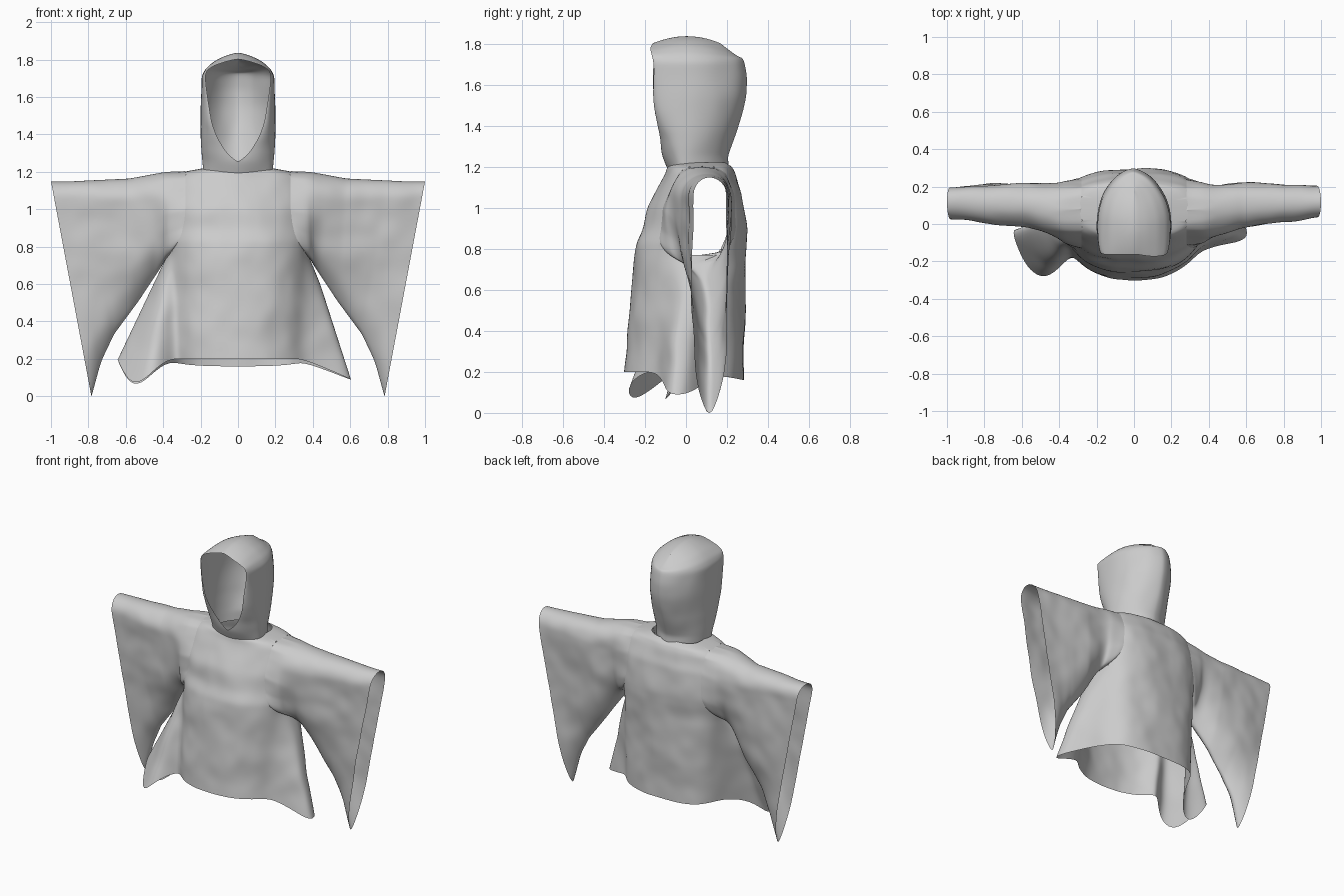
import bpy, bmesh, math
from mathutils import Vector, noise

if "Cube" in bpy.data.objects:
    bpy.data.objects.remove(bpy.data.objects["Cube"])


def table(rows, t):
    """Interpolate rows whose first entry is the key."""
    t = min(max(t, rows[0][0]), rows[-1][0])
    for a, b in zip(rows, rows[1:]):
        if t <= b[0]:
            k = (t - a[0]) / (b[0] - a[0])
            return [p + (q - p) * k for p, q in zip(a[1:], b[1:])]


def power(v, e):
    return math.copysign(abs(v) ** e, v)


def cloth(name, rings, closed, wrinkle, drop=None):
    """Skin a list of rings into a wrinkled open sheet."""
    bm = bmesh.new()
    grid = []
    for ring in rings:
        row = []
        for p in ring:
            p = Vector(p)
            p.y += wrinkle * noise.noise(p * 4.5)
            p.y += wrinkle * 0.4 * noise.noise(p * 10)
            row.append(bm.verts.new(p))
        grid.append(row)
    n = len(grid[0])
    for r0, r1 in zip(grid, grid[1:]):
        for i in range(n if closed else n - 1):
            j = (i + 1) % n
            bm.faces.new((r0[i], r0[j], r1[j], r1[i]))
    if drop:
        gone = [f for f in bm.faces if drop(f.calc_center_median())]
        bmesh.ops.delete(bm, geom=gone, context='FACES')
    bmesh.ops.remove_doubles(bm, verts=bm.verts, dist=0.0005)
    bmesh.ops.recalc_face_normals(bm, faces=bm.faces)
    for f in bm.faces:
        f.smooth = True
    me = bpy.data.meshes.new(name)
    bm.to_mesh(me)
    bm.free()
    ob = bpy.data.objects.new(name, me)
    bpy.context.collection.objects.link(ob)
    mod = ob.modifiers.new("soften", 'SUBSURF')
    mod.levels = mod.render_levels = 1
    return ob


# Torso: z, half width, front y, back y
TORSO = [(0.20, .37, -.30, .28), (0.45, .37, -.28, .285), (0.75, .37, -.255, .29),
         (0.83, .38, -.24, .295), (0.90, .38, -.205, .295), (1.00, .38, -.185, .28),
         (1.07, .37, -.15, .27), (1.12, .36, -.125, .25), (1.17, .34, -.10, .235),
         (1.20, .29, -.09, .22), (1.22, .18, -.08, .19)]
E_FRONT, E_BACK = 0.86, 0.72
ROOT_TOP, ROOT_LOW = 1.205, 0.76


def root_x(h):
    """Armhole seam: how far out it lies at depth h below the shoulder."""
    return 0.28 + 0.09 * max(0, min(1, h)) ** 5


def torso_y(x, z, front):
    a, yf, yb = table(TORSO, z)
    c = (yf + yb) / 2 + 0.02
    e = E_FRONT if front else E_BACK
    co = min(1, abs(x) / a) ** (1 / e)
    si = math.sqrt(1 - co * co) ** e
    return c + (yf - c if front else yb - c) * si


heights = [0.2 + 0.03 * i for i in range(29)] + [1.07, 1.095, 1.12, 1.145, 1.17, 1.185, 1.2, 1.21, 1.22]
rings = []
for z in heights:
    a, yf, yb = table(TORSO, z)
    c = (yf + yb) / 2 + 0.02
    flare = max(0, (0.77 - z) / 0.57)
    low = max(0, 1 - (z - 0.2) / 0.4)
    ring = []
    for i in range(160):
        th = math.tau * i / 160
        co, si = math.cos(th), math.sin(th)
        e = E_BACK if si > 0 else E_FRONT
        x = a * power(co, e)
        y = c + (yb - c if si > 0 else c - yf) * power(si, e)
        # side flaps below the armpits, uneven left and right
        w = abs(co) ** 24
        if co > 0:
            out, shift, sag = 0.235, -0.06 * w, 0.11 * w
        else:
            out, shift, sag = 0.275, -0.17 * 4 * w * (1 - w) - 0.05 * w, 0.13 * math.sin(math.pi * w ** 1.7)
        ring.append((x + math.copysign(out * w * flare, co), y + shift * flare,
                     z - sag * low - 0.04 * max(0, si) * low))
    rings.append(ring)
cloth("torso", rings, True, 0.012,
      lambda p: p.z > ROOT_LOW and abs(p.x) > 0.008 + root_x((ROOT_TOP - p.z) / (ROOT_TOP - ROOT_LOW)))

# Sleeves: key, top x, top z, bottom x, bottom z, centre y, half depth
SLEEVE = [(0.0, .28, ROOT_TOP, .37, ROOT_LOW, .065, .165), (0.15, .39, 1.2, .40, .70, .07, .145),
          (0.4, .58, 1.165, .53, .50, .10, .122), (0.7, .80, 1.155, .66, .32, .11, .10),
          (0.85, .90, 1.15, .73, .17, .113, .092), (1.0, 1.0, 1.15, .78, -.02, .115, .085)]
HALF = 32


def sleeve(side):
    rings = []
    for k in range(31):
        t = k / 30
        tx, tz, bx, bz, cy, d = table(SLEEVE, t)
        blend = min(1, t / 0.25)
        blend = blend * blend * (3 - 2 * blend)
        ring = []
        for i in range(2 * HALF):
            # denser points near the rounded top
            front = i <= HALF
            u = i / HALF if front else 2 - i / HALF
            h = u ** 1.5
            z = tz + (bz - tz) * h
            cap = min(1, h * (tz - bz) / d)
            width = d * math.sqrt(1 - (1 - cap) ** 2) * (1 - h ** (2.5 + 5.5 * t))
            y = cy + (-width if front else width)
            x = tx + (bx - tx) * h
            # merge the inner end into the armhole
            rz = ROOT_TOP + (ROOT_LOW - ROOT_TOP) * h
            rx = root_x(h)
            y += (torso_y(rx, rz, front) - y) * (1 - blend)
            x += (rx - x) * max(0, 1 - t / 0.1)
            ring.append((side * x, y, z))
        rings.append(ring)
    return rings


for side, label in ((-1, "left"), (1, "right")):
    cloth(label + "_sleeve", sleeve(side), True, 0.013)

# Hood: z, half width, half opening, front y, back y
HOOD = [(1.19, .185, 0, -.09, .205), (1.25, .19, 0, -.115, .205), (1.30, .195, .06, -.125, .22),
        (1.38, .20, .11, -.14, .25), (1.46, .20, .14, -.15, .275), (1.55, .20, .155, -.155, .305),
        (1.65, .195, .17, -.158, .305), (1.71, .195, .175, -.16, .29), (1.75, .175, .165, -.165, .27),
        (1.79, .13, .125, -.17, .24), (1.82, .07, .065, -.17, .20), (1.84, 0, 0, -.165, .16)]
heights = [1.19, 1.22, 1.25, 1.27, 1.3, 1.34, 1.38, 1.42, 1.46, 1.5, 1.55, 1.6, 1.64, 1.68,
           1.71, 1.73, 1.75, 1.77, 1.79, 1.805, 1.82, 1.83, 1.84]
rings = []
for z in heights:
    w, o, yf, yb = table(HOOD, z)
    half = []
    for i in range(12):
        # front panel curving round to the side
        a = i / 12 * math.pi / 2
        half.append((o + (w - o) * math.sin(a), yf * math.cos(a) ** 0.9))
    for i in range(17):
        # back narrowing towards the middle seam
        a = i / 16 * math.pi / 2
        half.append((w * math.cos(a) ** 1.2, yb * math.sin(a)))
    ring = half + [(-x, y) for x, y in reversed(half[:-1])]
    crown = max(0, (z - 1.73) / 0.11)
    rings.append([(x, y, z - 1.3 * y * y * crown) for x, y in ring])
cloth("hood", rings, False, 0.014)
